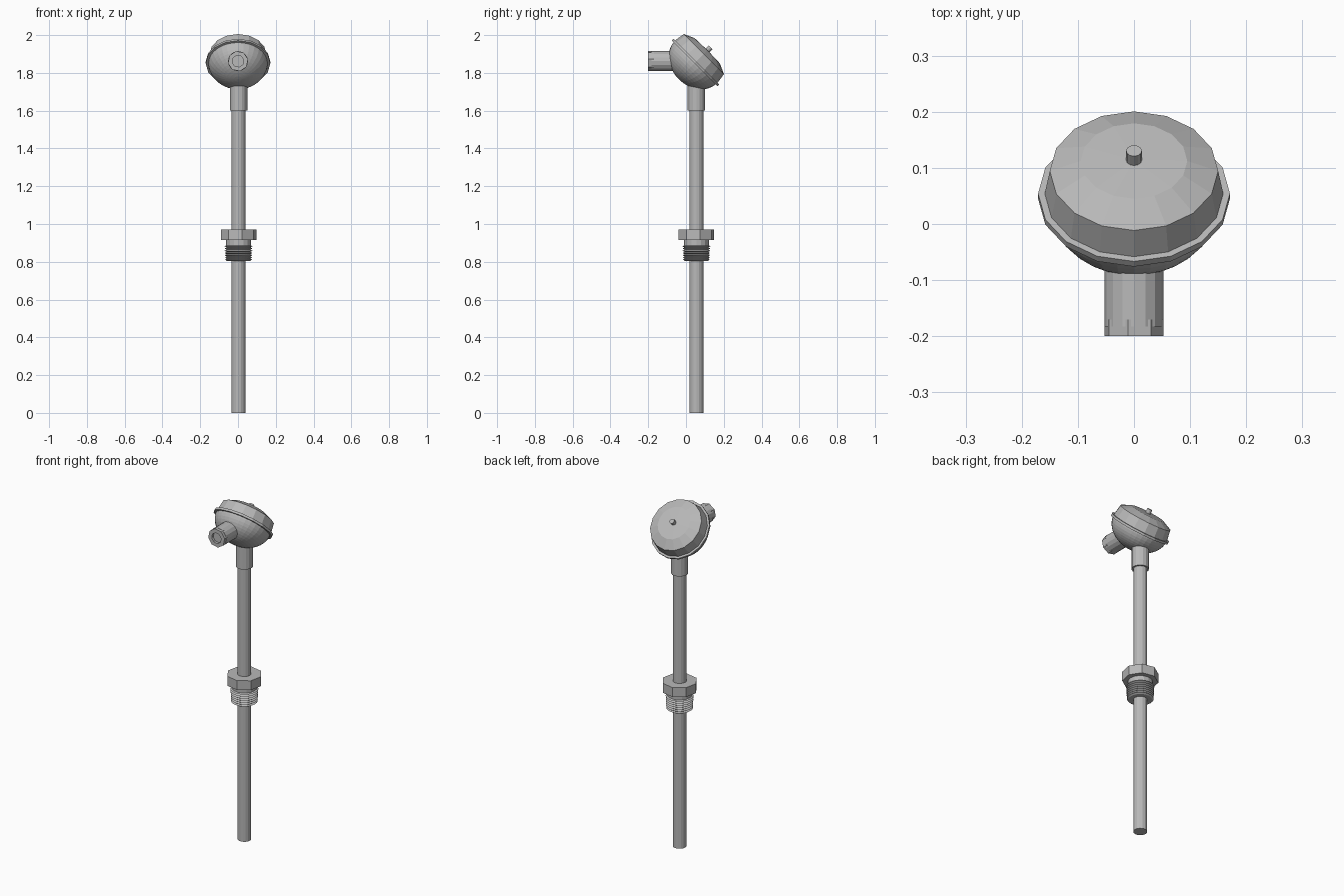
import bpy, bmesh, math
from mathutils import Matrix, Vector

cube = bpy.data.objects.get("Cube")
if cube:
    bpy.data.objects.remove(cube, do_unlink=True)

metal = bpy.data.materials.new("grey metal")
metal.use_nodes = True
GREY = (0.48, 0.48, 0.48, 1)
metal.diffuse_color = GREY
metal.node_tree.nodes["Principled BSDF"].inputs["Base Color"].default_value = GREY


def lathe(name, profile, sides, at, tilt=0, turn=0):
    """Spin (radius, height) points about z, then tilt about x and place."""
    bm = bmesh.new()
    rings = []
    for r, h in profile:
        angles = [math.radians(turn) + math.tau * i / sides for i in range(sides)]
        rings.append([bm.verts.new((r * math.cos(a), r * math.sin(a), h)) for a in angles])
    for low, high in zip(rings, rings[1:]):
        for i in range(sides):
            j = (i + 1) % sides
            bm.faces.new((low[i], low[j], high[j], high[i]))
    bmesh.ops.remove_doubles(bm, verts=bm.verts, dist=1e-5)
    bmesh.ops.recalc_face_normals(bm, faces=bm.faces)
    bm.transform(Matrix.Translation(Vector(at)) @ Matrix.Rotation(math.radians(tilt), 4, 'X'))
    mesh = bpy.data.meshes.new(name)
    bm.to_mesh(mesh)
    bm.free()
    mesh.materials.append(metal)
    obj = bpy.data.objects.new(name, mesh)
    bpy.context.collection.objects.link(obj)
    return obj


def rod(name, radius, low, high, sides, at, **pose):
    return lathe(name, [(0, low), (radius, low), (radius, high), (0, high)], sides, at, **pose)


STEM = (0.003, 0.055, 0)
HEAD = (0, 0.05, 1.855)
GLAND = (0, 0, 1.862)

# Long probe and the collar under the head
rod("probe_stem", 0.037, 0, 1.65, 16, STEM)
rod("stem_collar", 0.046, 1.602, 1.76, 16, STEM)

# Process fitting: eight-sided nut, neck and ridged thread
rod("fitting_nut", 0.096, 0.915, 0.97, 8, STEM, turn=11.25)
rod("fitting_neck", 0.066, 0.88, 0.92, 16, STEM)
RIDGES, BOTTOM, TOP = 7, 0.805, 0.888
pitch = (TOP - BOTTOM) / RIDGES
thread = [(0, BOTTOM), (0.062, BOTTOM)]
for k in range(RIDGES):
    thread += [(0.071 + 0.0006 * k, BOTTOM + (k + 0.5) * pitch), (0.063, BOTTOM + (k + 1) * pitch)]
thread.append((0, TOP))
lathe("fitting_thread", thread, 24, STEM)

# Rounded bowl of the connection head, tilted backwards
STEPS = 12
bowl = []
for k in range(STEPS + 1):
    a = math.pi / 2 * k / STEPS
    bowl.append((0.157 * math.sin(a), -0.125 * math.cos(a)))
bowl.append((0, 0))
lathe("head_bowl", bowl, 32, HEAD, tilt=-45)

# Rim flange, faceted lid and centre screw
rod("head_rim", 0.171, -0.007, 0.006, 16, HEAD, tilt=-45)
lid = [(0, 0), (0.16, 0), (0.15, 0.063), (0.095, 0.088), (0, 0.091)]
lathe("head_lid", lid, 16, HEAD, tilt=-45)
rod("lid_screw", 0.014, 0.08, 0.114, 12, HEAD, tilt=-45)

# Cable entry facing the front, with a recessed opening in its end nut
rod("cable_entry", 0.053, 0, 0.183, 16, GLAND, tilt=90)
end_nut = [(0, 0.17), (0.054, 0.17), (0.054, 0.2), (0.031, 0.2), (0.031, 0.186), (0, 0.186)]
lathe("cable_end_nut", end_nut, 8, GLAND, tilt=90, turn=11.25)
